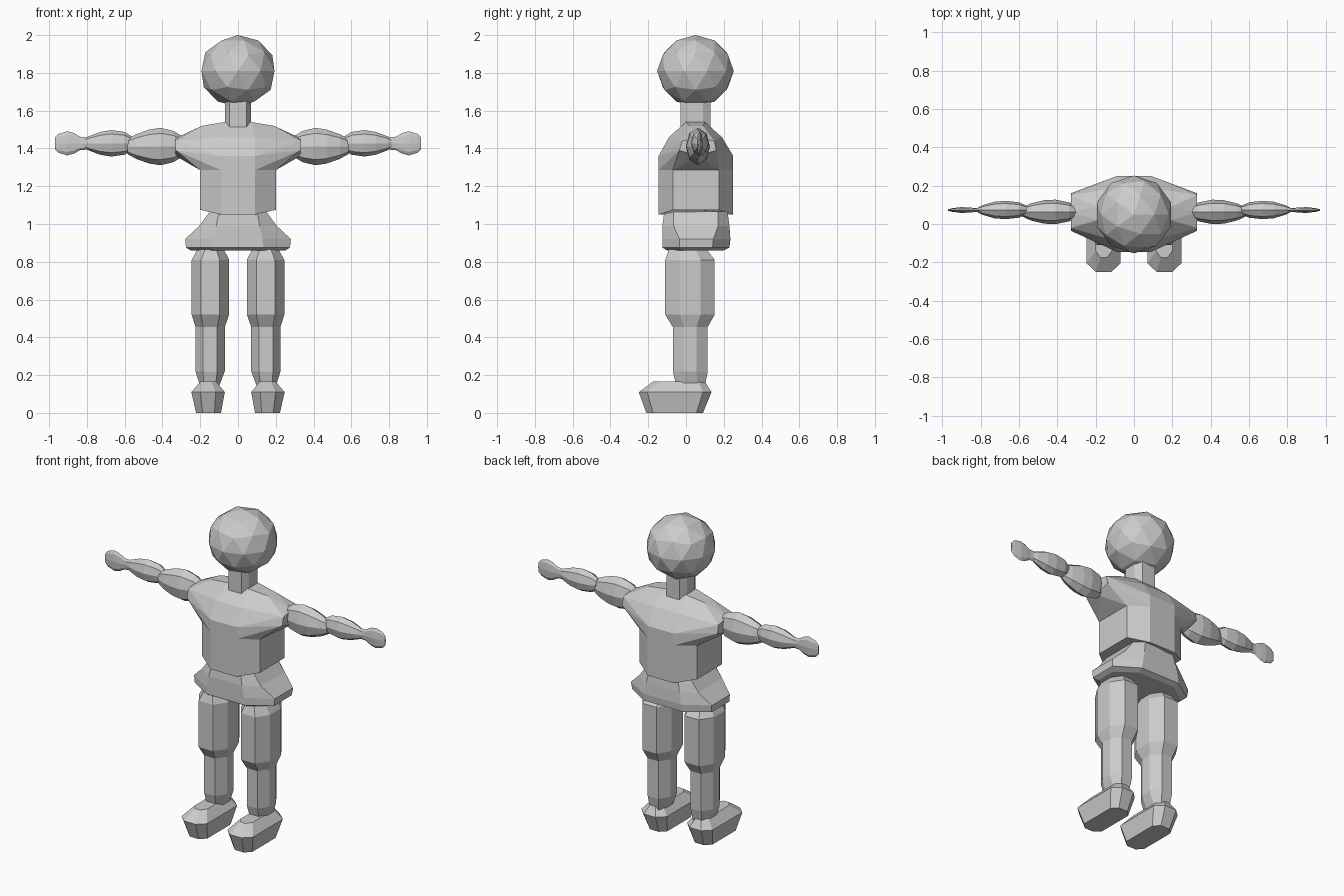
import bpy, bmesh, math
from mathutils import Vector, Matrix

if "Cube" in bpy.data.objects:
    bpy.data.objects.remove(bpy.data.objects["Cube"])

grey = bpy.data.materials.new("plain grey")
grey.diffuse_color = (0.6, 0.6, 0.6, 1)
grey.use_nodes = True
grey.node_tree.nodes["Principled BSDF"].inputs["Base Color"].default_value = grey.diffuse_color


def finish(name, bm):
    bmesh.ops.recalc_face_normals(bm, faces=bm.faces[:])
    me = bpy.data.meshes.new(name)
    bm.to_mesh(me)
    bm.free()
    me.materials.append(grey)
    ob = bpy.data.objects.new(name, me)
    bpy.context.collection.objects.link(ob)
    return ob


def loft(name, rings, side=1):
    """Skin a list of equal-length point rings and cap both ends."""
    bm = bmesh.new()
    rows = [[bm.verts.new((p[0] * side, p[1], p[2])) for p in r] for r in rings]
    n = len(rows[0])
    for a, b in zip(rows, rows[1:]):
        for i in range(n):
            bm.faces.new((a[i], a[(i + 1) % n], b[(i + 1) % n], b[i]))
    bm.faces.new(rows[0])
    bm.faces.new(rows[-1])
    return finish(name, bm)


def octagon(x0, x1, y0, y1, z, cx, cy):
    """Rectangle with chamfered corners at height z."""
    return [(x0 + cx, y0, z), (x1 - cx, y0, z), (x1, y0 + cy, z), (x1, y1 - cy, z),
            (x1 - cx, y1, z), (x0 + cx, y1, z), (x0, y1 - cy, z), (x0, y0 + cy, z)]


def oval(x, y, z, ry, rz, n=10, turn=0.0):
    """Upright oval ring across an arm."""
    return [(x, y + ry * math.sin(turn + math.tau * i / n),
             z + rz * math.cos(turn + math.tau * i / n)) for i in range(n)]


# Head
bm = bmesh.new()
bmesh.ops.create_icosphere(bm, subdivisions=2, radius=1, matrix=Matrix.Translation(
    (0, 0.05, 1.81)) @ Matrix.Diagonal((0.203, 0.203, 0.19, 1)))
finish("head", bm)

# Neck
loft("neck", [octagon(-0.07, 0.07, -0.03, 0.13, z, 0.025, 0.04) for z in (1.5, 1.65)])

# Torso: convex chest with shoulder sockets, joined to a straight waist
waist = octagon(-0.2, 0.2, -0.145, 0.25, 1.285, 0.11, 0.075)
chest = waist + octagon(-0.2, 0.2, -0.145, 0.25, 1.36, 0.11, 0.075)
for s in (-1, 1):
    chest += [(s * 0.33, y, z) for y, z in
              ((-0.035, 1.39), (-0.02, 1.44), (0.06, 1.455), (0.15, 1.44), (0.16, 1.39), (0.06, 1.36))]
    chest += [(s * x, y, z) for x, y, z in
              ((0.09, -0.09, 1.46), (0.09, 0.19, 1.46), (0.07, 0.0, 1.54), (0.07, 0.1, 1.54),
               (0.19, 0.02, 1.52), (0.19, 0.09, 1.52))]
bm = bmesh.new()
for p in chest:
    bm.verts.new(p)
hull = bmesh.ops.convex_hull(bm, input=bm.verts[:])
loose = [v for v in bm.verts if not v.link_faces]
bmesh.ops.delete(bm, geom=loose, context='VERTS')
under = [f for f in bm.faces if all(abs(v.co.z - 1.285) < 1e-4 for v in f.verts)]
bmesh.ops.delete(bm, geom=under, context='FACES')
top = [bm.verts.new(p) for p in waist]
low = [bm.verts.new((x, y, 1.05 if abs(x) < 0.15 else 1.075)) for x, y, z in waist]
for i in range(8):
    j = (i + 1) % 8
    bm.faces.new((low[i], low[j], top[j], top[i]))
bm.faces.new(low)
bmesh.ops.remove_doubles(bm, verts=bm.verts[:], dist=1e-4)
bmesh.ops.dissolve_limit(bm, angle_limit=0.03, verts=bm.verts[:], edges=bm.edges[:])
finish("torso", bm)

# Flared skirt
loft("skirt", [octagon(-w, w, y0, y1, z, cx, cy) for w, y0, y1, z, cx, cy in (
    (0.25, -0.10, 0.20, 0.86, 0.12, 0.09),
    (0.275, -0.125, 0.23, 0.875, 0.14, 0.09),
    (0.28, -0.125, 0.235, 0.92, 0.15, 0.09),
    (0.205, -0.125, 0.23, 0.99, 0.09, 0.06),
    (0.15, -0.115, 0.22, 1.065, 0.05, 0.05))])

for s, label in ((-1, "right"), (1, "left")):
    # Leg: thigh, knee step and shin
    loft(label + "_leg", [octagon(*r) for r in (
        (0.10, 0.20, -0.05, 0.10, 0.14, 0.02, 0.04),
        (0.07, 0.225, -0.07, 0.115, 0.22, 0.04, 0.06),
        (0.07, 0.225, -0.07, 0.115, 0.455, 0.04, 0.06),
        (0.047, 0.245, -0.11, 0.152, 0.52, 0.05, 0.075),
        (0.047, 0.245, -0.11, 0.152, 0.81, 0.05, 0.075),
        (0.075, 0.215, -0.09, 0.11, 0.865, 0.04, 0.06))], s)
    # Foot
    loft(label + "_foot", [octagon(*r) for r in (
        (0.09, 0.222, -0.21, 0.09, 0, 0.035, 0.035),
        (0.07, 0.247, -0.25, 0.135, 0.11, 0.048, 0.045),
        (0.115, 0.2, -0.175, 0.1, 0.165, 0.025, 0.035))], s)
    # Arm: bulging upper arm and forearm, then a flat hand
    for part, y, z, profile in (
        ("upper_arm", 0.063, 1.41, ((0.29, 0.03, 0.05), (0.34, 0.05, 0.082), (0.41, 0.064, 0.099),
                                    (0.47, 0.061, 0.09), (0.54, 0.044, 0.065), (0.585, 0.022, 0.04))),
        ("forearm", 0.073, 1.427, ((0.56, 0.022, 0.035), (0.60, 0.04, 0.06), (0.67, 0.048, 0.07),
                                   (0.73, 0.043, 0.06), (0.79, 0.025, 0.038), (0.815, 0.012, 0.025))),
        ("hand", 0.073, 1.427, ((0.79, 0.012, 0.033), (0.835, 0.011, 0.035), (0.87, 0.014, 0.055),
                                (0.905, 0.015, 0.064), (0.95, 0.009, 0.05), (0.97, 0.004, 0.03)))):
        rings = [oval(x, y, z, ry, rz, 8) for x, ry, rz in profile]
        loft(label + "_" + part, rings, s)
